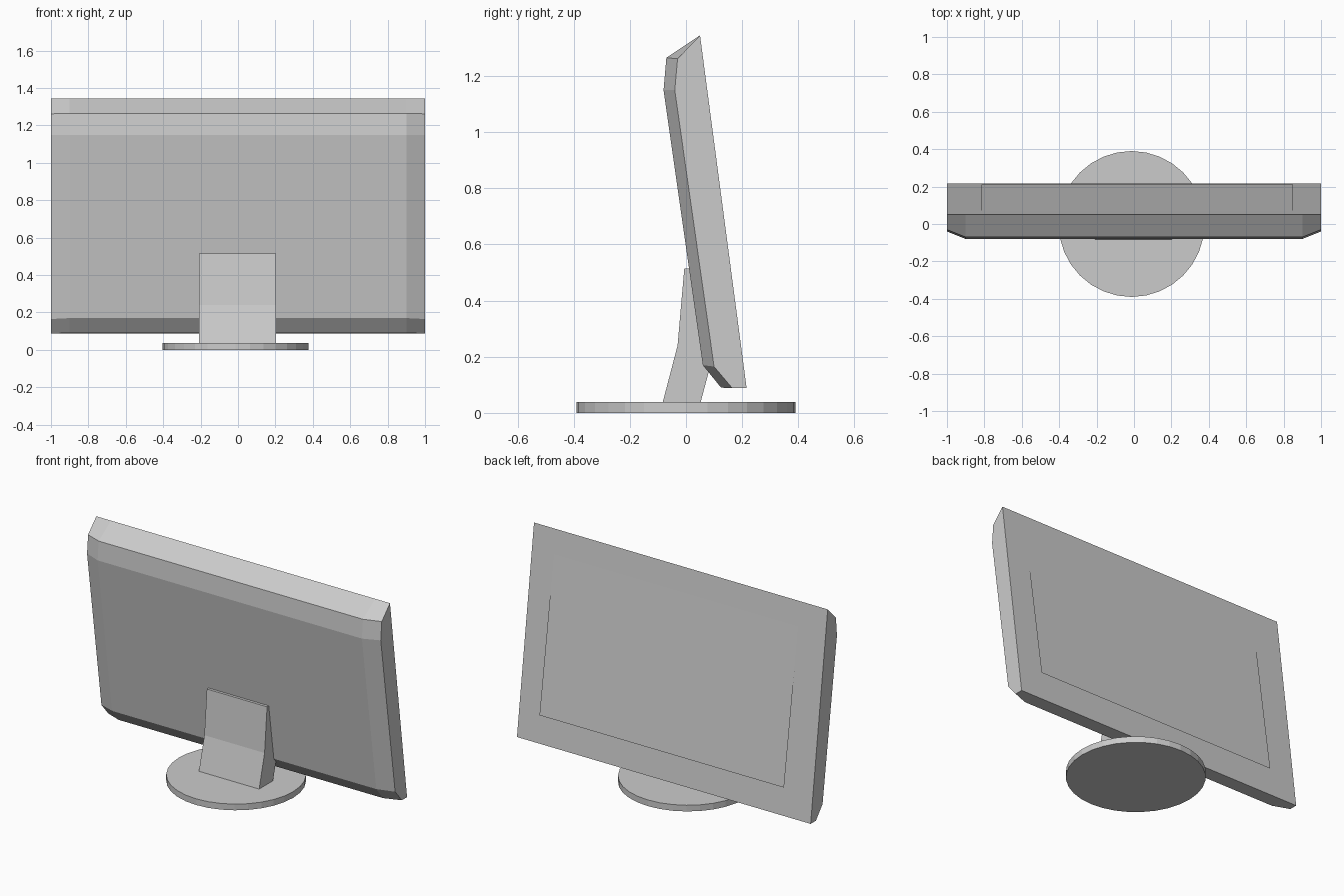
import bpy, bmesh

if "Cube" in bpy.data.objects:
    bpy.data.objects.remove(bpy.data.objects["Cube"])


def loft(name, sections):
    """Join matching (y, z) outlines placed at successive x positions and cap the ends."""
    bm = bmesh.new()
    rings = [[bm.verts.new((x, y, z)) for y, z in outline] for x, outline in sections]
    n = len(rings[0])
    for a, b in zip(rings, rings[1:]):
        for i in range(n):
            j = (i + 1) % n
            bm.faces.new((a[i], a[j], b[j], b[i]))
    bm.faces.new(rings[0])
    bm.faces.new(rings[-1])
    bmesh.ops.recalc_face_normals(bm, faces=bm.faces[:])
    mesh = bpy.data.meshes.new(name)
    bm.to_mesh(mesh)
    bm.free()
    obj = bpy.data.objects.new(name, mesh)
    bpy.context.collection.objects.link(obj)
    return obj


# Leaning display housing: thin rim at the sides, deeper across the middle
rim = [(0.05, 1.345), (-0.03, 1.262), (-0.04, 1.15),
       (0.10, 0.165), (0.165, 0.088), (0.216, 0.088)]
middle = [(0.05, 1.345), (-0.07, 1.265), (-0.08, 1.15),
          (0.06, 0.17), (0.125, 0.09), (0.216, 0.088)]
loft("display_housing", [(-1, rim), (-0.9, middle), (0.9, middle), (1, rim)])

# Screen sheet, standing slightly proud of the housing at its lower edge
bm = bmesh.new()
corners = [(0.85, 0.211, 0.26), (-0.815, 0.211, 0.26),
           (-0.815, 0.072, 1.20), (0.85, 0.072, 1.20)]
bm.faces.new([bm.verts.new(c) for c in corners])
mesh = bpy.data.meshes.new("screen")
bm.to_mesh(mesh)
bm.free()
bpy.context.collection.objects.link(bpy.data.objects.new("screen", mesh))

# Tapered stand neck, running into the housing
neck = [(-0.085, 0.03), (-0.03, 0.24), (-0.006, 0.515),
        (0.03, 0.515), (0.09, 0.18), (0.05, 0.03)]
loft("stand_neck", [(-0.208, neck), (0.202, neck)])

# Round foot
bpy.ops.mesh.primitive_cylinder_add(vertices=32, radius=0.39, depth=0.038,
                                    location=(-0.013, 0, 0.019))
bpy.context.object.name = "stand_foot"
